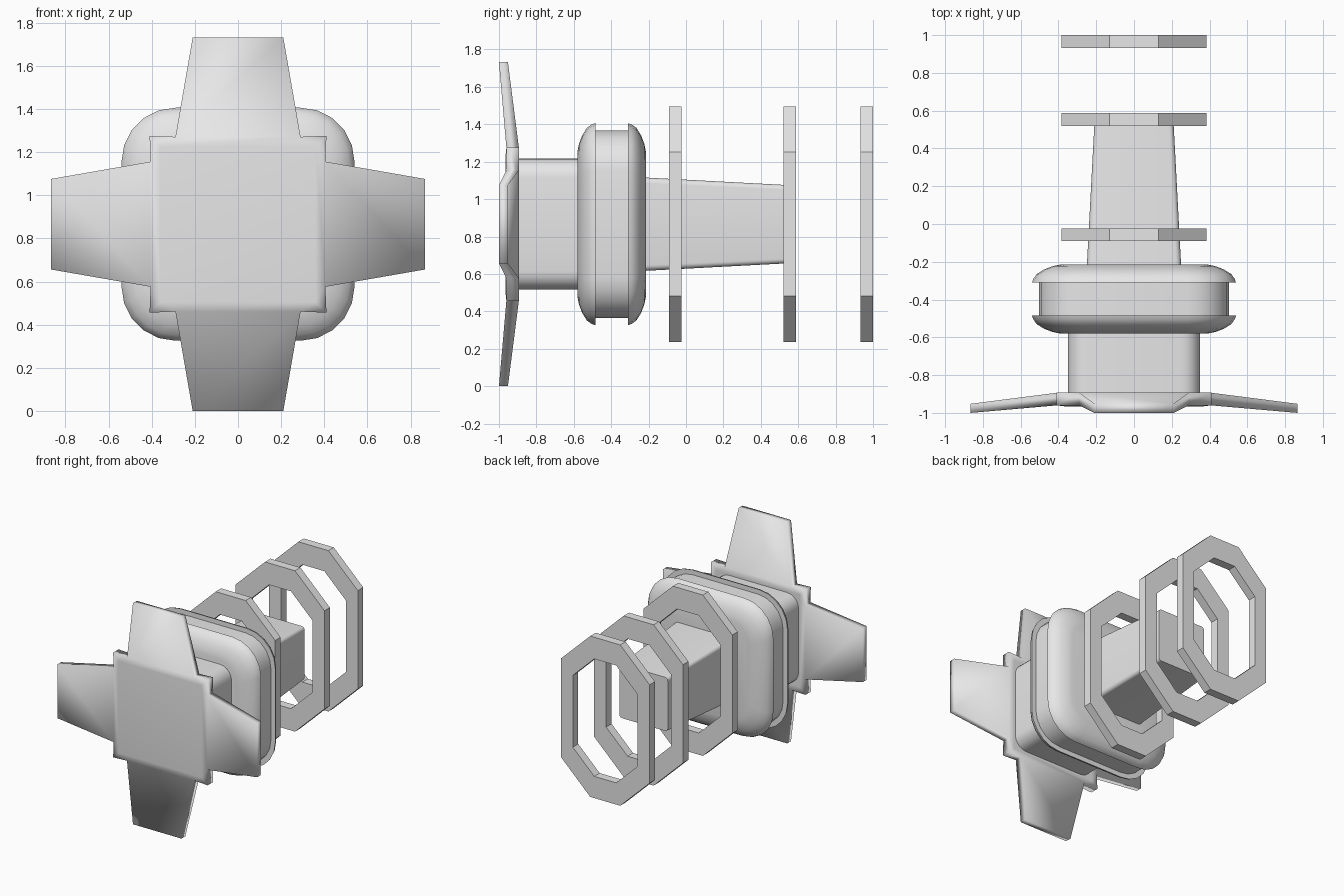
import bpy
import bmesh
from math import cos, sin, pi, radians

cube = bpy.data.objects.get("Cube")
if cube:
    bpy.data.objects.remove(cube, do_unlink=True)

CZ = 0.866  # height of the long axis

grey = bpy.data.materials.new("light grey")
grey.use_nodes = True
grey.diffuse_color = (0.8, 0.8, 0.8, 1)
grey.node_tree.nodes["Principled BSDF"].inputs["Base Color"].default_value = (0.8, 0.8, 0.8, 1)


def finish(bm, name, angle=None):
    """Turn a bmesh into a named object; angle None means flat shading."""
    bmesh.ops.recalc_face_normals(bm, faces=bm.faces)
    mesh = bpy.data.meshes.new(name)
    bm.to_mesh(mesh)
    bm.free()
    mesh.materials.append(grey)
    obj = bpy.data.objects.new(name, mesh)
    bpy.context.collection.objects.link(obj)
    if angle is not None:
        bpy.ops.object.select_all(action='DESELECT')
        obj.select_set(True)
        bpy.context.view_layer.objects.active = obj
        if angle >= 180:
            bpy.ops.object.shade_smooth()
        else:
            bpy.ops.object.shade_smooth_by_angle(angle=radians(angle))
    return obj


def rounded_square(half, radius, steps=5):
    """Outline of a square with rounded corners, centred on the axis."""
    points = []
    for corner in range(4):
        mid = pi / 4 + corner * pi / 2
        cx = (half - radius) * (1 if cos(mid) > 0 else -1)
        cz = (half - radius) * (1 if sin(mid) > 0 else -1)
        for i in range(steps + 1):
            a = corner * pi / 2 + i / steps * pi / 2
            points.append((cx + radius * cos(a), cz + radius * sin(a)))
    return points


def bridge(bm, a, b):
    n = len(a)
    for i in range(n):
        j = (i + 1) % n
        bm.faces.new((a[i], a[j], b[j], b[i]))


def layer(bm, outline, y):
    return [bm.verts.new((x, y, CZ + z)) for x, z in outline]


def loft(name, sections, angle):
    """Skin a list of (y, half width, corner radius) sections and cap the ends."""
    bm = bmesh.new()
    rows = [layer(bm, rounded_square(h, r), y) for y, h, r in sections]
    for a, b in zip(rows, rows[1:]):
        bridge(bm, a, b)
    bm.faces.new(rows[0])
    bm.faces.new(rows[-1])
    return finish(bm, name, angle)


# Front plate: square centre with four blades that lean forward
def turn(x, z, quarter):
    for _ in range(quarter):
        x, z = z, -x
    return x, z


def plate_side(bm, centre_y, root_y, tip_y):
    inner, rim = [], []
    for q in range(4):
        inner.append(bm.verts.new((*turn(-0.36, 0.36, q), 0)))
        for x, z, y in ((-0.41, 0.41, root_y), (-0.29, 0.405, root_y), (-0.21, CZ, tip_y),
                        (0.21, CZ, tip_y), (0.29, 0.405, root_y)):
            px, pz = turn(x, z, q)
            rim.append(bm.verts.new((px, y, CZ + pz)))
    for v in inner:
        v.co = (v.co.x, centre_y, CZ + v.co.y)
    bm.faces.new(inner)
    for q in range(4):
        a, b = inner[q], inner[(q + 1) % 4]
        corner, root_a, tip_a, tip_b, root_b = rim[q * 5:q * 5 + 5]
        next_corner = rim[(q * 5 + 5) % 20]
        bm.faces.new((a, corner, root_a))
        bm.faces.new((a, root_a, root_b, b))
        bm.faces.new((root_b, next_corner, b))
        bm.faces.new((root_a, tip_a, tip_b, root_b))
    return rim


bm = bmesh.new()
front = plate_side(bm, -0.966, -0.96, -1.0)
back = plate_side(bm, -0.893, -0.893, -0.952)
bridge(bm, front, back)
finish(bm, "bladed_front_plate", 180)

# Neck between the plate and the collar
loft("neck", [(-0.9, 0.35, 0.1), (-0.56, 0.35, 0.1)], 40)

# Collar: two rounded flanges with a groove between them
flange = [(0.0, 0.39, 0.16), (0.008, 0.43, 0.18), (0.025, 0.475, 0.21),
          (0.05, 0.515, 0.235), (0.075, 0.533, 0.245), (0.095, 0.54, 0.25)]
front_half = [(-0.58 + d, h, r) for d, h, r in flange]
back_half = [(-0.215 - d, h, r) for d, h, r in reversed(flange)]
groove = [(-0.485, 0.502, 0.22), (-0.31, 0.502, 0.22)]
loft("grooved_collar", front_half + groove + back_half, 40)

# Tapered rear rod
loft("rear_rod", [(-0.23, 0.25, 0.03), (0.525, 0.21, 0.025)], 60)

# Tall octagonal rings along the axis
octagon = [(0.13, 0.63), (0.385, 0.385), (0.385, -0.385), (0.13, -0.63),
           (-0.13, -0.63), (-0.385, -0.385), (-0.385, 0.385), (-0.13, 0.63)]
opening = [(x * 0.73, z * 0.73) for x, z in octagon]
for name, y in (("front_ring", -0.09), ("middle_ring", 0.52), ("rear_ring", 0.933)):
    bm = bmesh.new()
    loops = [layer(bm, octagon, y), layer(bm, octagon, y + 0.067),
             layer(bm, opening, y + 0.067), layer(bm, opening, y)]
    for i in range(4):
        bridge(bm, loops[i], loops[(i + 1) % 4])
    finish(bm, name)
